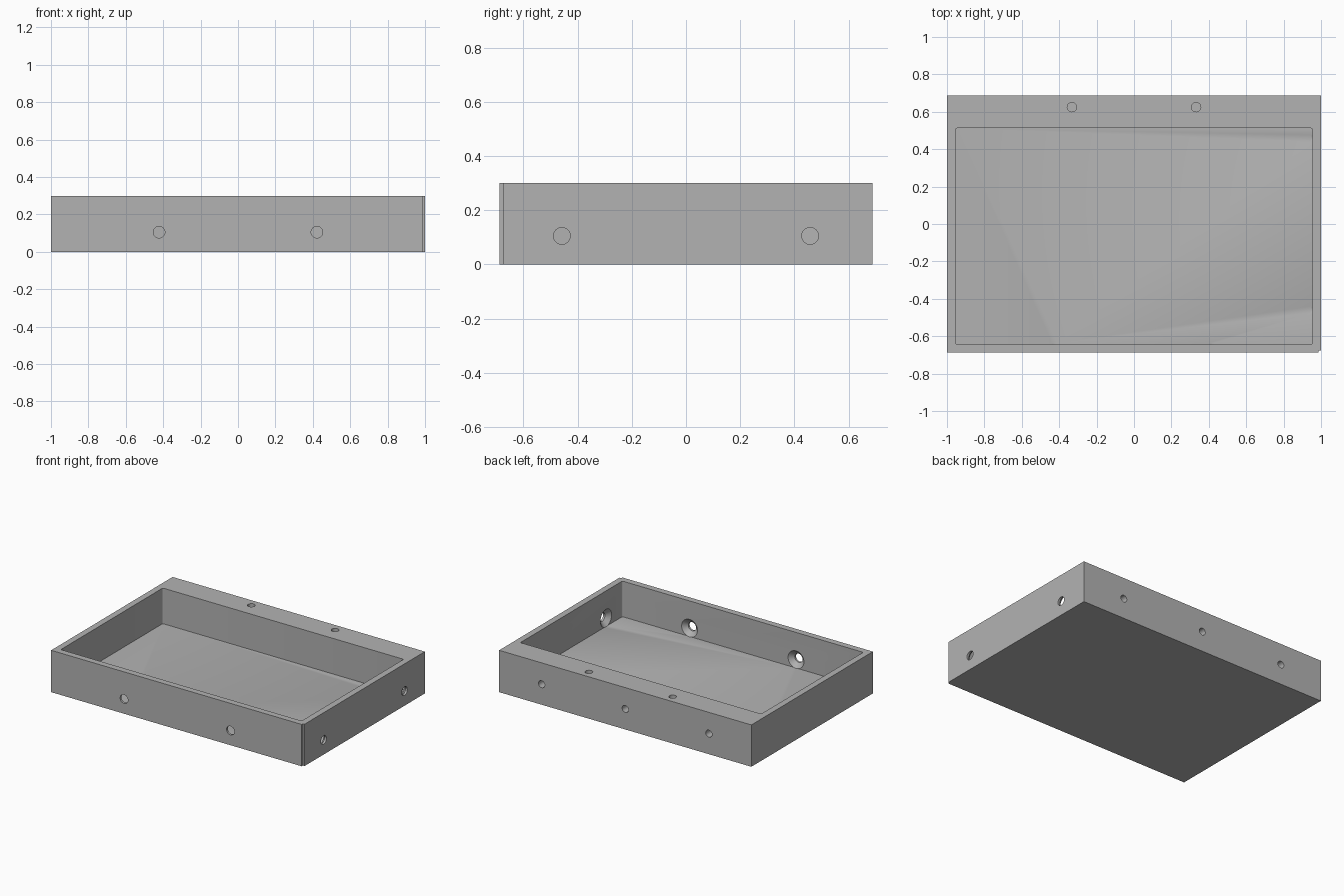
import bpy, bmesh, math
from mathutils import Vector

cube = bpy.data.objects.get("Cube")
if cube:
    bpy.data.objects.remove(cube, do_unlink=True)

W, D, H = 1.0, 0.688, 0.30          # half width, half depth, height
WALL, FLOOR = 0.045, 0.045
BACK_INNER = 0.512                  # inner face of the thick back wall

grey = bpy.data.materials.new("plain_grey")
grey.use_nodes = True
colour = (0.45, 0.45, 0.45, 1)
grey.diffuse_color = colour
grey.node_tree.nodes["Principled BSDF"].inputs["Base Color"].default_value = colour


def to_object(name, bm):
    mesh = bpy.data.meshes.new(name)
    bmesh.ops.recalc_face_normals(bm, faces=bm.faces)
    bm.to_mesh(mesh)
    bm.free()
    mesh.materials.append(grey)
    obj = bpy.data.objects.new(name, mesh)
    bpy.context.collection.objects.link(obj)
    return obj


def box(name, low, high, corner=0):
    """Box between two corners, optionally with rounded upright edges."""
    bm = bmesh.new()
    bmesh.ops.create_cube(bm, size=1)
    low, high = Vector(low), Vector(high)
    for v in bm.verts:
        v.co = (low + high) / 2 + v.co * (high - low)
    if corner:
        upright = [e for e in bm.edges
                   if abs(e.verts[0].co.z - e.verts[1].co.z) > corner]
        bmesh.ops.bevel(bm, geom=upright, offset=corner, segments=4,
                        profile=0.5, affect='EDGES')
    return to_object(name, bm)


def lathe(name, profile, origin, direction, sides=32):
    """Solid of (radius, distance) rings along a direction."""
    bm = bmesh.new()
    turn = Vector((0, 0, 1)).rotation_difference(Vector(direction))
    rings = []
    for r, t in profile:
        ring = []
        for i in range(sides):
            a = math.tau * i / sides
            point = Vector((r * math.cos(a), r * math.sin(a), t))
            ring.append(bm.verts.new(Vector(origin) + turn @ point))
        rings.append(ring)
    for a, b in zip(rings, rings[1:]):
        for i in range(sides):
            j = (i + 1) % sides
            bm.faces.new((a[i], a[j], b[j], b[i]))
    bm.faces.new(rings[0])
    bm.faces.new(rings[-1])
    return to_object(name, bm)


def cut(target, cutter):
    cutter.hide_render = True
    mod = target.modifiers.new("cut", 'BOOLEAN')
    mod.operation = 'DIFFERENCE'
    mod.solver = 'EXACT'
    mod.object = cutter
    bpy.context.view_layer.objects.active = target
    bpy.ops.object.modifier_apply(modifier=mod.name)
    bpy.data.objects.remove(cutter, do_unlink=True)


# Tray body and its recess
tray = box("tray", (-W, -D, 0), (W, D, H))
cut(tray, box("recess_cutter", (-W + WALL, -D + WALL, FLOOR),
              (W - WALL, BACK_INNER, H + 0.1), corner=0.01))

# Small rebate on the front left upright corner
cut(tray, box("rebate_cutter", (W - 0.013, -D - 0.1, -0.1),
              (W + 0.1, -D + 0.013, H + 0.1)))

# Countersunk through holes, wide end inside
screw = [(0.031, -0.05), (0.031, 0.015), (0.063, WALL), (0.063, WALL + 0.008)]
for s in (-1, 1):
    cut(tray, lathe("front_screw_cutter", screw, (s * 0.422, -D, 0.105), (0, 1, 0)))
    cut(tray, lathe("side_screw_cutter", screw, (W, s * 0.458, 0.105), (-1, 0, 0)))

# Blind pilot holes in the back face and the top of the back wall
pilot = [(0.025, -0.05), (0.025, 0.11)]
for x in (-0.663, 0, 0.663):
    cut(tray, lathe("back_pilot_cutter", pilot, (x, D, 0.147), (0, -1, 0)))
for x in (-0.332, 0.332):
    cut(tray, lathe("top_pilot_cutter", pilot, (x, 0.625, H), (0, 0, -1)))

# Smooth hole walls, crisp edges elsewhere
bpy.ops.object.select_all(action='DESELECT')
tray.select_set(True)
bpy.context.view_layer.objects.active = tray
bpy.ops.object.shade_smooth_by_angle(angle=math.radians(30))
